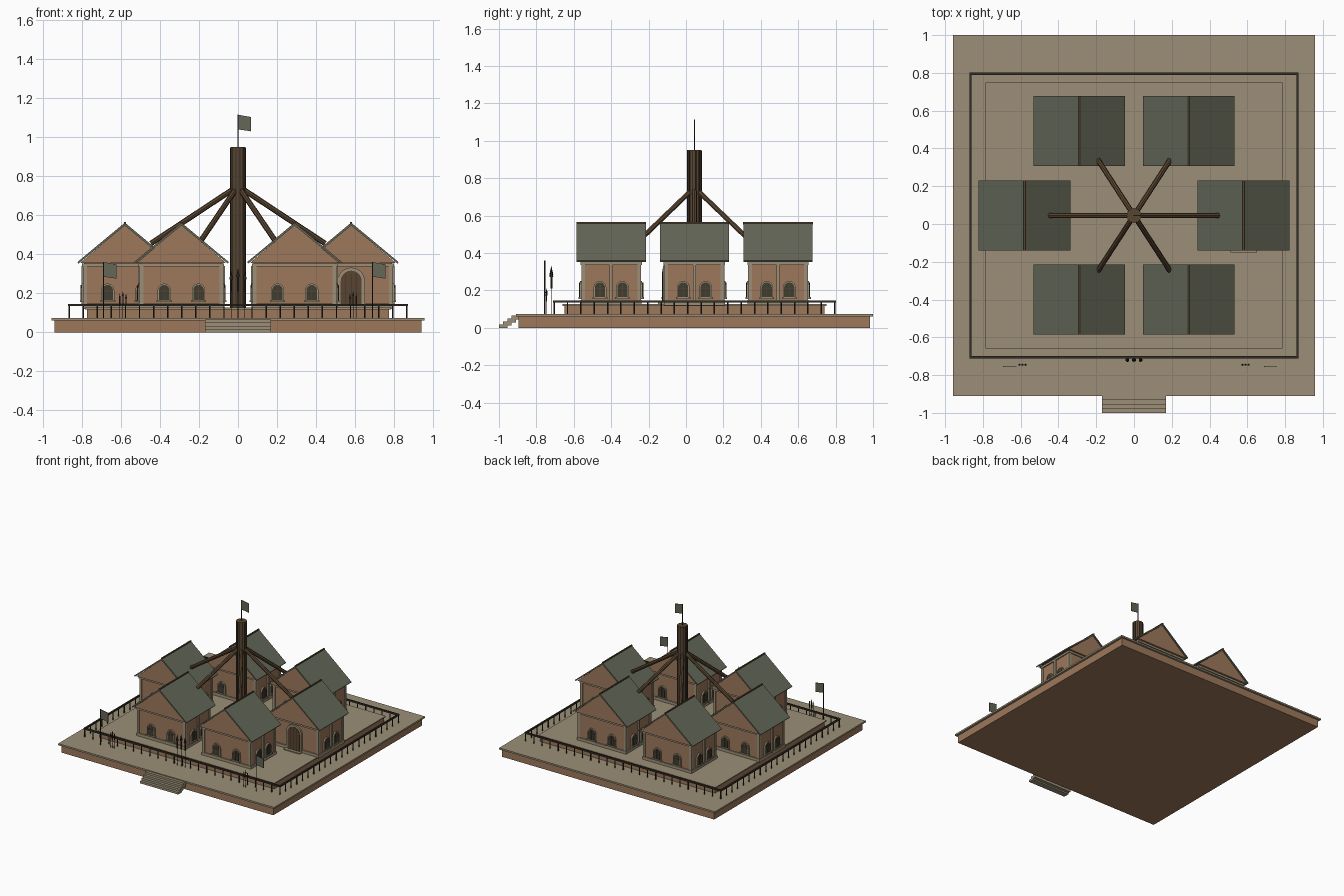
import bpy, bmesh, math
from mathutils import Matrix, Vector

if "Cube" in bpy.data.objects:
    bpy.data.objects.remove(bpy.data.objects["Cube"])

CY = 0.045  # centre of the terrace in y


def mat(name, r, g, b):
    m = bpy.data.materials.new(name)
    m.diffuse_color = (r, g, b, 1)
    m.use_nodes = True
    m.node_tree.nodes["Principled BSDF"].inputs["Base Color"].default_value = m.diffuse_color
    return m


BRICK = mat("brick", 0.34, 0.19, 0.105)
STONE = mat("stone", 0.33, 0.275, 0.185)
ROOF = mat("roof_slate", 0.125, 0.135, 0.095)
WOOD = mat("wood", 0.10, 0.06, 0.03)
DARK = mat("dark_metal", 0.035, 0.028, 0.02)
GLASS = mat("window_glass", 0.05, 0.045, 0.03)


def obj(name, bm, material):
    bmesh.ops.recalc_face_normals(bm, faces=bm.faces)
    me = bpy.data.meshes.new(name)
    bm.to_mesh(me)
    bm.free()
    me.materials.append(material)
    o = bpy.data.objects.new(name, me)
    bpy.context.collection.objects.link(o)
    return o


def box(bm, x0, x1, y0, y1, z0, z1, m=Matrix()):
    t = Matrix.Translation(((x0 + x1) / 2, (y0 + y1) / 2, (z0 + z1) / 2))
    s = Matrix.Diagonal((x1 - x0, y1 - y0, z1 - z0, 1))
    bmesh.ops.create_cube(bm, size=1, matrix=m @ t @ s)


def rod(bm, a, b, r, r2=None, n=8):
    a, b = Vector(a), Vector(b)
    rot = (b - a).to_track_quat('Z', 'Y').to_matrix().to_4x4()
    bmesh.ops.create_cone(bm, cap_ends=True, segments=n, radius1=r,
                          radius2=r if r2 is None else r2, depth=(b - a).length,
                          matrix=Matrix.Translation((a + b) / 2) @ rot)


def prism(bm, pts, y0, y1, m=Matrix()):
    """Extrude an xz outline from y0 to y1."""
    f = bm.faces.new([bm.verts.new(m @ Vector((x, y0, z))) for x, z in pts])
    ext = bmesh.ops.extrude_face_region(bm, geom=[f])
    vs = [v for v in ext["geom"] if isinstance(v, bmesh.types.BMVert)]
    bmesh.ops.translate(bm, verts=vs, vec=m.to_3x3() @ Vector((0, y1 - y0, 0)))


def arch(w, z0, z1, cx=0, n=10):
    r = w / 2
    top = [(cx + r * math.cos(math.pi * i / n), z1 - r + r * math.sin(math.pi * i / n))
           for i in range(n + 1)]
    return [(cx - r, z0), (cx + r, z0)] + top


def slab(name, hx, hy, z0, z1, material):
    bm = bmesh.new()
    box(bm, -hx, hx, CY - hy, CY + hy, z0, z1)
    return obj(name, bm, material)


# Terrace in two tiers
slab("terrace_base", 0.94, 0.94, 0, 0.06, BRICK)
slab("terrace_paving", 0.957, 0.955, 0.06, 0.073, STONE)
slab("inner_platform", 0.775, 0.695, 0.073, 0.117, BRICK)
slab("inner_paving", 0.785, 0.705, 0.117, 0.126, STONE)

# Entrance steps
bm = bmesh.new()
for i in range(4):
    y = -1.0 + i * 0.0225
    box(bm, -0.17, 0.17, y, y + 0.045, max(0, 0.017 * i - 0.006), 0.0165 * (i + 1))
obj("entrance_steps", bm, STONE)

# Railing with evenly spaced posts
RX, RY = 0.865, 0.75
bm = bmesh.new()
for s in (-1, 1):
    box(bm, -RX - .006, RX + .006, CY + s * RY - .006, CY + s * RY + .006, .134, .146)
    box(bm, s * RX - .006, s * RX + .006, CY - RY, CY + RY, .134, .146)
obj("handrail", bm, DARK)
bm = bmesh.new()
for s in (-1, 1):
    for i in range(25):
        x = -RX + 2 * RX * i / 24
        rod(bm, (x, CY + s * RY, .07), (x, CY + s * RY, .137), .004, n=6)
    for i in range(1, 21):
        y = CY - RY + 2 * RY * i / 21
        rod(bm, (s * RX, y, .07), (s * RX, y, .137), .004, n=6)
obj("railing_posts", bm, DARK)

# House parts, modelled once around the origin
HX, HY = 0.21, 0.155
bm = bmesh.new()
box(bm, -HX, HX, -HY, HY, .12, .36)
walls = obj("house_walls", bm, BRICK)

bm = bmesh.new()
box(bm, -.218, .218, -.163, .163, .12, .148)
box(bm, -.219, .219, -.164, .164, .337, .352)
for s in (-1, 1):
    for t in (-1, 1):
        x, y = s * (HX - .005), t * (HY - .005)
        box(bm, x - .01, x + .01, y - .01, y + .01, .14, .34)
    x = s * (HX + .005)
    box(bm, x - .008, x + .008, -.008, .008, .14, .34)
trim = obj("house_stone_trim", bm, STONE)

bm = bmesh.new()
prism(bm, [(-.23, .354), (.23, .354), (0, .55)], -.176, .176)
gable = obj("house_gable", bm, BRICK)

bm = bmesh.new()
prism(bm, [(-.243, .36), (0, .562), (.243, .36), (.238, .352), (0, .547), (-.238, .352)],
      -.185, .185)
roof = obj("house_roof", bm, ROOF)

bm = bmesh.new()
box(bm, -.005, .005, -.186, .186, .553, .565)
ridge = obj("roof_ridge", bm, WOOD)


def windows(name, sides):
    """Pairs of arched windows; a side is (angle, wall distance, half spacing)."""
    frame, pane, bars = bmesh.new(), bmesh.new(), bmesh.new()
    for ang, d, off in sides:
        m = Matrix.Rotation(ang, 4, 'Z')
        for c in (-off, off):
            prism(frame, arch(.068, .16, .25, c), -d - .011, -d + .01, m)
            box(frame, c - .039, c + .039, -d - .02, -d, .154, .164, m)
            prism(pane, arch(.054, .164, .243, c), -d - .014, -d, m)
            box(bars, c - .002, c + .002, -d - .017, -d, .164, .242, m)
            box(bars, c - .026, c + .026, -d - .017, -d, .21, .214, m)
    return [obj(name + "_frames", frame, STONE), obj(name + "_panes", pane, GLASS),
            obj(name + "_bars", bars, WOOD)]


h = math.pi / 2
common = [walls, trim, gable, roof, ridge] + windows(
    "window", [(math.pi, HY, .088), (h, HX, .06), (-h, HX, .06)])
front = windows("front_window", [(0, HY, .088)])

# Six houses in a ring; the right-hand one has a door instead of front windows
spots = [(-.58, CY), (-.29, CY + .447), (.29, CY + .447),
         (-.29, CY - .445), (.29, CY - .445), (.58, CY)]
for i, (x, y) in enumerate(spots):
    for src in common + (front if i < 5 else []):
        o = src if i == 0 else src.copy()
        if i:
            bpy.context.collection.objects.link(o)
        o.location = (x, y, 0)

# Door with stone arch and step
dx, dy = .58, CY - HY
bm = bmesh.new()
prism(bm, arch(.14, .125, .332, dx), dy - .012, dy + .01)
box(bm, dx - .07, dx + .07, dy - .04, dy, .12, .134)
obj("door_surround", bm, STONE)
bm = bmesh.new()
prism(bm, arch(.108, .134, .316, dx), dy - .016, dy)
obj("door_leaf", bm, WOOD)
bm = bmesh.new()
for k in (-.027, 0, .027):
    box(bm, dx + k - .0015, dx + k + .0015, dy - .018, dy, .134, .30)
obj("door_boards", bm, DARK)

# Central mast with vertical battens
bm = bmesh.new()
rod(bm, (0, CY, .12), (0, CY, .95), .039, n=12)
obj("central_mast", bm, WOOD)
bm = bmesh.new()
for i in range(12):
    m = Matrix.Translation((0, CY, 0)) @ Matrix.Rotation(math.tau * (i + .5) / 12, 4, 'Z')
    box(bm, .034, .041, -.003, .003, .12, .945, m)
obj("mast_battens", bm, DARK)

# Beams bracing the mast on the roofs
bm = bmesh.new()
for x, y in spots:
    f = .77 if abs(x) > .4 else .69
    rod(bm, (0, CY, .75), (x * f, CY + (y - CY) * f, .455), .014)
obj("bracing_beams", bm, WOOD)

# Flags: one on the mast, two at the front
for name, x, y, z0, z1 in (("mast", 0, CY, .94, 1.115), ("left", -.69, -.755, .073, .36),
                           ("right", .69, -.755, .073, .36)):
    bm = bmesh.new()
    rod(bm, (x, y, z0), (x, y, z1), .003, n=6)
    obj(name + "_flagpole", bm, DARK)
    bm = bmesh.new()
    prism(bm, [(x, z1 - .075), (x + .067, z1 - .085), (x + .067, z1 - .012), (x, z1)],
          y - .0015, y + .0015)
    obj(name + "_flag", bm, ROOF)

# Spear clusters along the front
for name, cx, y, gap, r, z0, z1 in (("left", -.59, -.745, .016, .006, .14, .20),
                                    ("right", .59, -.745, .016, .006, .14, .20),
                                    ("middle", 0, -.72, .035, .011, .21, .32)):
    bm = bmesh.new()
    for k in (-1, 0, 1):
        x, top = cx + k * gap, z1 + (.012 if k == 0 else 0)
        mid = top - (z1 - z0) * .45
        rod(bm, (x, y, .073), (x, y, z0), .0015, n=6)
        rod(bm, (x, y, z0), (x, y, mid), r * .5, n=6)
        rod(bm, (x, y, mid), (x, y, top), r, 0, n=6)
    obj(name + "_spears", bm, DARK)
